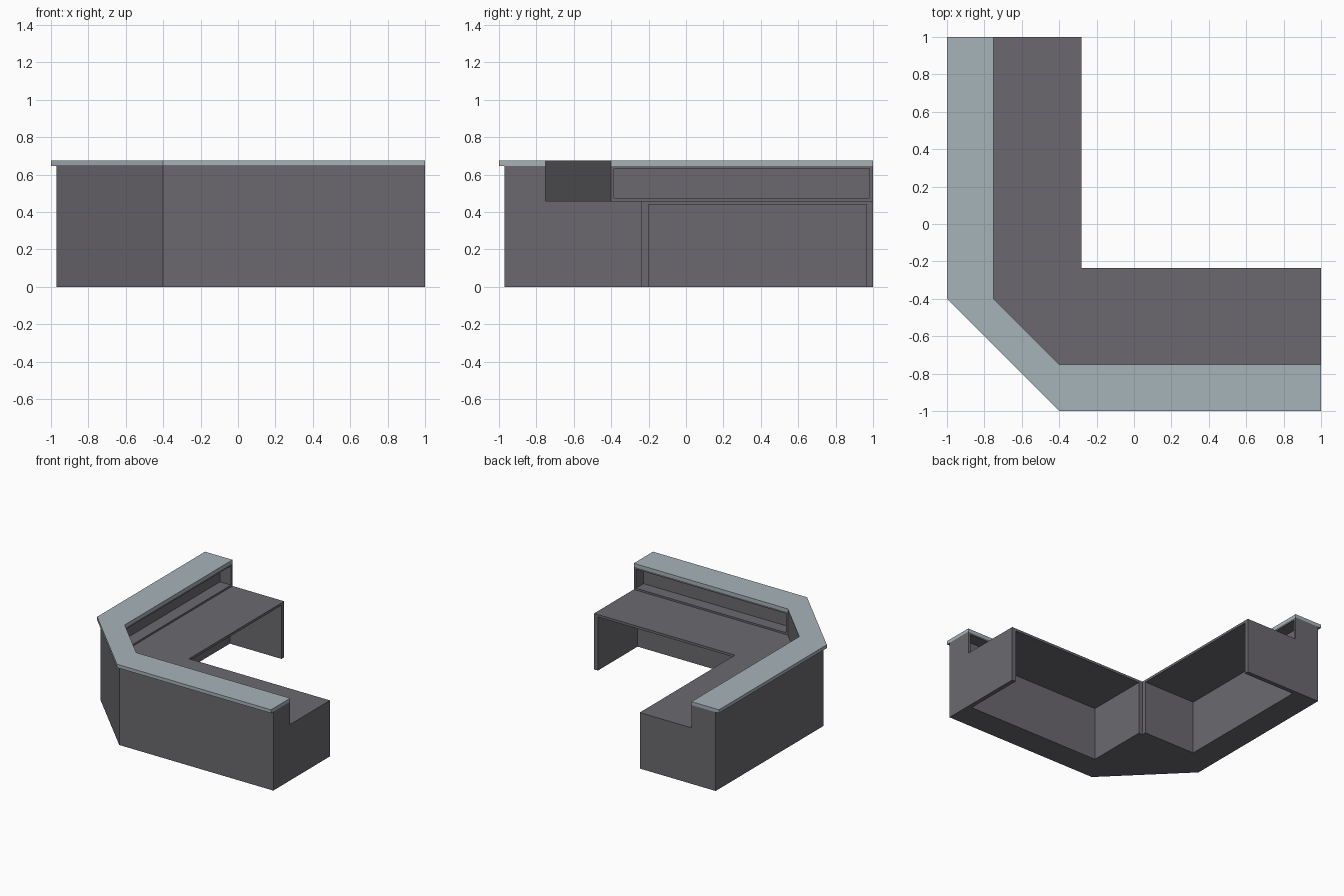
import bpy, bmesh

if "Cube" in bpy.data.objects:
    bpy.data.objects.remove(bpy.data.objects["Cube"])

def material(name, rgb):
    m = bpy.data.materials.new(name)
    m.diffuse_color = (*rgb, 1)
    m.use_nodes = True
    m.node_tree.nodes["Principled BSDF"].inputs["Base Color"].default_value = m.diffuse_color
    return m

GREY = material("charcoal_grey", (0.147, 0.141, 0.156))
BLUE = material("pale_blue_grey", (0.381, 0.451, 0.485))

def prism(name, outline, z0, z1, mats):
    """Extrude a plan outline from z0 to z1."""
    bm = bmesh.new()
    base = bm.faces.new([bm.verts.new((x, y, z0)) for x, y in outline])
    res = bmesh.ops.extrude_face_region(bm, geom=[base])
    for v in res["geom"]:
        if isinstance(v, bmesh.types.BMVert):
            v.co.z = z1
    bmesh.ops.recalc_face_normals(bm, faces=bm.faces)
    me = bpy.data.meshes.new(name)
    bm.to_mesh(me)
    bm.free()
    ob = bpy.data.objects.new(name, me)
    bpy.context.collection.objects.link(ob)
    for m in mats:
        me.materials.append(m)
    return ob

def rect(x0, x1, y0, y1):
    return [(x0, y0), (x1, y0), (x1, y1), (x0, y1)]

def cut(target, name, outline, z0, z1):
    c = prism(name, outline, z0, z1, [GREY])
    mod = target.modifiers.new(name, "BOOLEAN")
    mod.operation = "DIFFERENCE"
    mod.solver = "EXACT"
    mod.object = c
    bpy.context.view_layer.objects.active = target
    bpy.ops.object.modifier_apply(modifier=name)
    bpy.data.objects.remove(c)

# Desk body: chamfered L block
body = prism("desk_body", [(-0.97, 1), (-0.97, -0.4), (-0.4, -0.97), (1, -0.97),
                           (1, -0.235), (-0.28, -0.235), (-0.28, 1)], 0, 0.647, [GREY])
# Lower the work surface behind the front wall
cut(body, "work_surface_cut", [(-0.75, 1.1), (-0.75, -0.4), (-0.4, -0.75),
                               (1.1, -0.75), (1.1, 1.1)], 0.46, 0.8)
# Knee spaces under each arm
cut(body, "knee_cut_left", rect(-0.75, -0.1, -0.2, 0.965), -0.1, 0.44)
cut(body, "knee_cut_front", rect(-0.245, 0.965, -0.75, -0.1), -0.1, 0.44)
# Shelf niches in the inner side of the wall
cut(body, "niche_cut_left", rect(-0.85, -0.7, -0.385, 0.98), 0.475, 0.632)
cut(body, "niche_cut_front", rect(-0.385, 0.98, -0.85, -0.7), 0.475, 0.632)

# Raised counter top, with its inner chamfer edge in the body colour
top = prism("counter_top", [(-1, 1), (-1, -0.4), (-0.4, -1), (1, -1),
                            (1, -0.75), (-0.4, -0.75), (-0.75, -0.4), (-0.75, 1)],
            0.647, 0.675, [BLUE, GREY])
for p in top.data.polygons:
    if p.normal.x > 0.5 and p.normal.y > 0.5:
        p.material_index = 1
